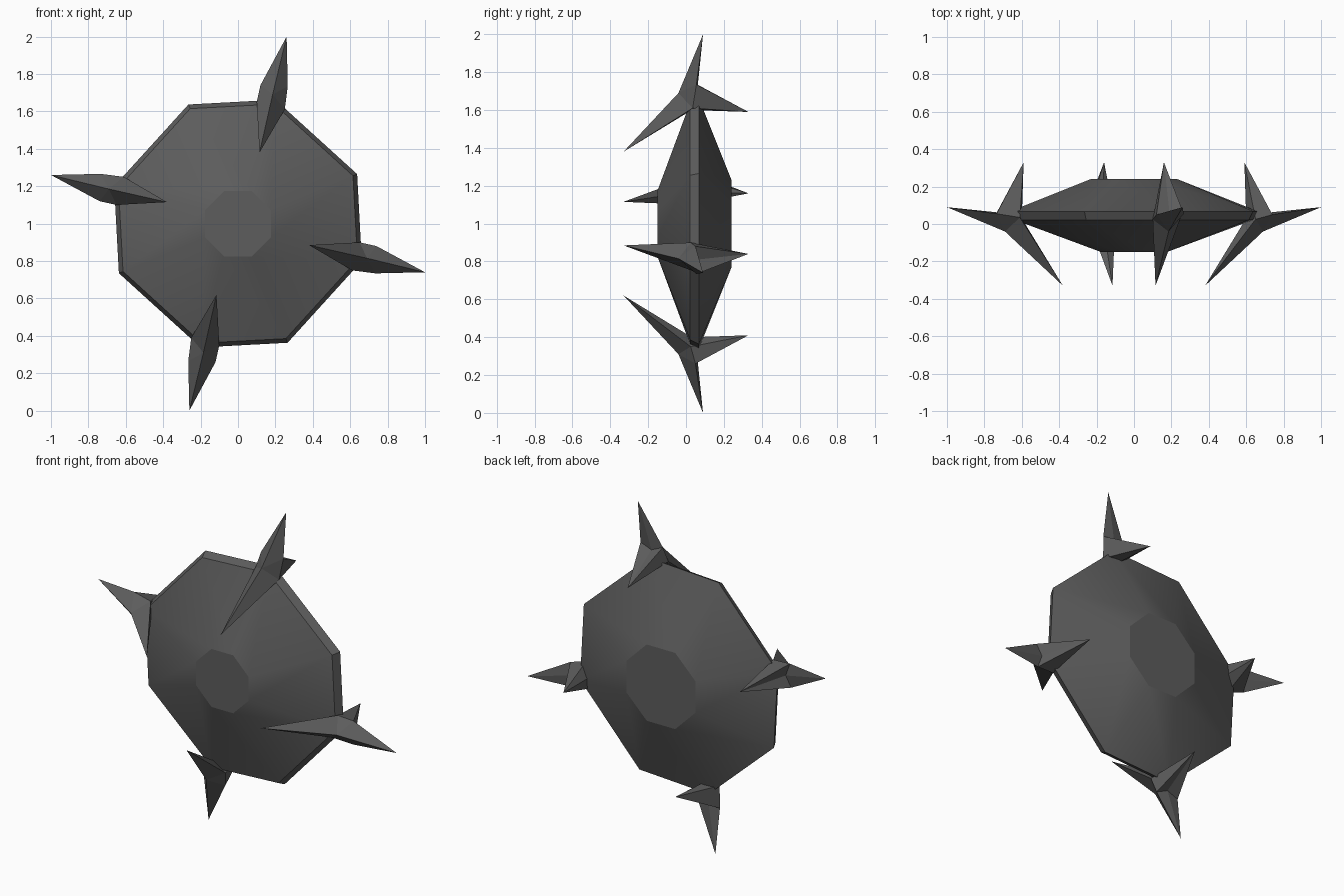
import bpy, bmesh, math
from mathutils import Matrix, Vector

if "Cube" in bpy.data.objects:
    bpy.data.objects.remove(bpy.data.objects["Cube"])

CENTRE = Vector((0, 0, 1))

metal = bpy.data.materials.new("dark grey metal")
metal.diffuse_color = (0.11, 0.11, 0.11, 1)
metal.use_nodes = True
metal.node_tree.nodes["Principled BSDF"].inputs["Base Color"].default_value = metal.diffuse_color


def finish(bm, name):
    bmesh.ops.recalc_face_normals(bm, faces=bm.faces)
    mesh = bpy.data.meshes.new(name)
    bm.to_mesh(mesh)
    bm.free()
    mesh.materials.append(metal)
    obj = bpy.data.objects.new(name, mesh)
    obj.location = CENTRE
    bpy.context.collection.objects.link(obj)
    return obj


# Outline of the rim: two corners, repeated every quarter turn
def outline(y, scale):
    pts = []
    for k in range(4):
        a = k * math.pi / 2
        for x, z in ((0.20, 0.662), (-0.265, 0.637)):
            pts.append((scale * (x * math.cos(a) - z * math.sin(a)), y,
                        scale * (x * math.sin(a) + z * math.cos(a))))
    return pts


# Regular octagon for the two flat caps
def octagon(y, r):
    return [(r * math.cos(math.radians(67.5 + 45 * k)), y,
             r * math.sin(math.radians(67.5 + 45 * k))) for k in range(8)]


# Shield body: front cap, front rim, outer rim, back cap
bm = bmesh.new()
rings = [[bm.verts.new(p) for p in ring] for ring in (
    octagon(-0.15, 0.19), outline(0.022, 0.965),
    outline(0.068, 1.0), octagon(0.24, 0.25))]
for a, b in zip(rings, rings[1:]):
    for i in range(8):
        j = (i + 1) % 8
        bm.faces.new((a[i], a[j], b[j], b[i]))
bm.faces.new(rings[0])
bm.faces.new(rings[-1])
body = finish(bm, "shield_body")
bpy.context.view_layer.objects.active = body
body.select_set(True)
bpy.ops.object.shade_smooth_by_angle(angle=math.radians(18))
body.select_set(False)

# Three-pointed spike cluster, seen at the top corner of the body
POINTS = {
    "out": (0.26, 0.09, 1.0), "front": (0.115, -0.33, 0.38), "back": (0.16, 0.33, 0.59),
    "n_of": (0.185, -0.04, 0.69), "n_ob": (0.19, 0.06, 0.71), "n_fb": (0.17, 0.03, 0.60),
    "l_out": (0.12, 0.05, 0.74), "r_out": (0.266, 0.055, 0.735),
    "l_in": (0.10, 0.025, 0.65), "r_in": (0.25, 0.035, 0.61),
}


def spike_cluster(name, turn):
    bm = bmesh.new()
    v = {k: bm.verts.new(p) for k, p in POINTS.items()}
    for s in ("l", "r"):
        o, i = s + "_out", s + "_in"
        for tri in (("out", "n_of", o), ("out", o, "n_ob"),
                    ("front", "n_of", i), ("front", i, "n_fb"),
                    ("back", "n_ob", o), ("back", o, i), ("back", i, "n_fb"),
                    ("n_of", o, i)):
            bm.faces.new([v[k] for k in tri])
    bmesh.ops.transform(bm, matrix=Matrix.Rotation(turn, 4, 'Y'), verts=bm.verts)
    finish(bm, name)


for k, side in enumerate(("top", "right", "bottom", "left")):
    spike_cluster(side + "_spikes", k * math.pi / 2)
